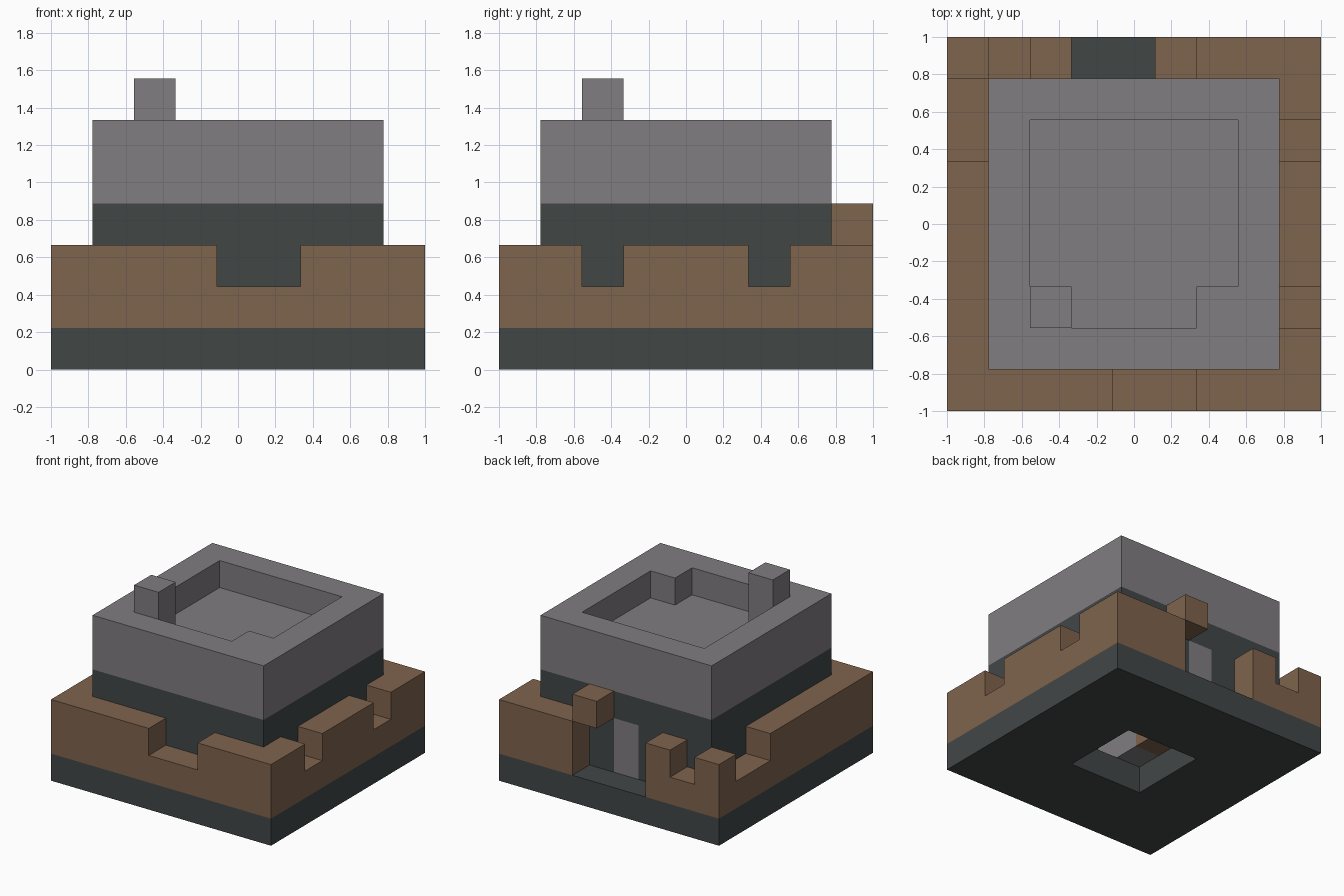
import bpy
import bmesh
from mathutils import Matrix, Vector

cube = bpy.data.objects.get("Cube")
if cube:
    bpy.data.objects.remove(cube, do_unlink=True)

U = 2 / 9  # one block; the model is nine blocks wide


def material(name, rgb):
    mat = bpy.data.materials.new(name)
    mat.use_nodes = True
    mat.diffuse_color = (*rgb, 1)
    mat.node_tree.nodes["Principled BSDF"].inputs["Base Color"].default_value = (*rgb, 1)
    return mat


grey = material("grey_stone", (0.216, 0.205, 0.216))
brown = material("brown_clay", (0.212, 0.125, 0.074))
dark = material("dark_slate", (0.053, 0.063, 0.062))


def part(name, mat, boxes):
    """Make one object of boxes given as x, y and z ranges in blocks."""
    bm = bmesh.new()
    for xs, ys, zs in boxes:
        size = Vector((xs[1] - xs[0], ys[1] - ys[0], zs[1] - zs[0])) * U
        mid = Vector((sum(xs) / 2 - 4.5, sum(ys) / 2 - 4.5, sum(zs) / 2)) * U
        bmesh.ops.create_cube(bm, size=1, matrix=Matrix.Translation(mid) @ Matrix.Diagonal((*size, 1)))
    mesh = bpy.data.meshes.new(name)
    bm.to_mesh(mesh)
    bm.free()
    mesh.materials.append(mat)
    obj = bpy.data.objects.new(name, mesh)
    bpy.context.collection.objects.link(obj)
    return obj


def ring(lo, hi, width, zs):
    """Square ring of four walls."""
    a, b = lo + width, hi - width
    return [((lo, hi), (lo, a), zs), ((lo, hi), (b, hi), zs),
            ((lo, a), (a, b), zs), ((b, hi), (a, b), zs)]


# Base slab with a square opening through it
part("base", dark, ring(0, 9, 3, (0, 1)))

# Outer wall: low course, then the upper course with its gaps
low, up, full = (1, 2), (2, 3), (1, 3)
part("front_wall", brown, [((0, 9), (0, 1), low), ((0, 4), (0, 1), up), ((6, 9), (0, 1), up)])
part("left_wall", brown, [((8, 9), (1, 8), low)]
     + [((8, 9), ys, up) for ys in ((1, 2), (3, 6), (7, 8))])
part("right_wall", brown, [((0, 1), (1, 8), low), ((0, 1), (1, 6), up)])
part("back_wall", brown, [((6, 9), (8, 9), full), ((0, 3), (8, 9), low),
                          ((0, 1), (8, 9), up), ((2, 3), (8, 9), up)])
part("gate_block", brown, [((5, 6), (8, 9), (3, 4))])

# Keep: hollow lower storey with a door in the back wall
shell = ring(1, 8, 1, (1, 4))
shell.pop(1)
shell += [((1, 4), (7, 8), (1, 4)), ((5, 8), (7, 8), (1, 4)), ((4, 5), (7, 8), (3, 4))]
part("keep_walls", dark, shell)
part("door", grey, [((4, 5), (7, 8), full)])

# Upper storey, sunken roof, and the roof corner blocks
part("parapet", grey, ring(1, 8, 1, (4, 6)))
part("roof_floor", grey, [((2, 7), (2, 7), (4, 5))])
part("roof_corner", grey, [((6, 7), (2, 3), (5, 6))])
part("chimney", grey, [((2, 3), (2, 3), (5, 7))])

# Blocks inside the keep
part("inner_stone", grey, [((3, 4), (2, 4), low)])
part("inner_clay", brown, [((3, 4), (4, 5), low)])
